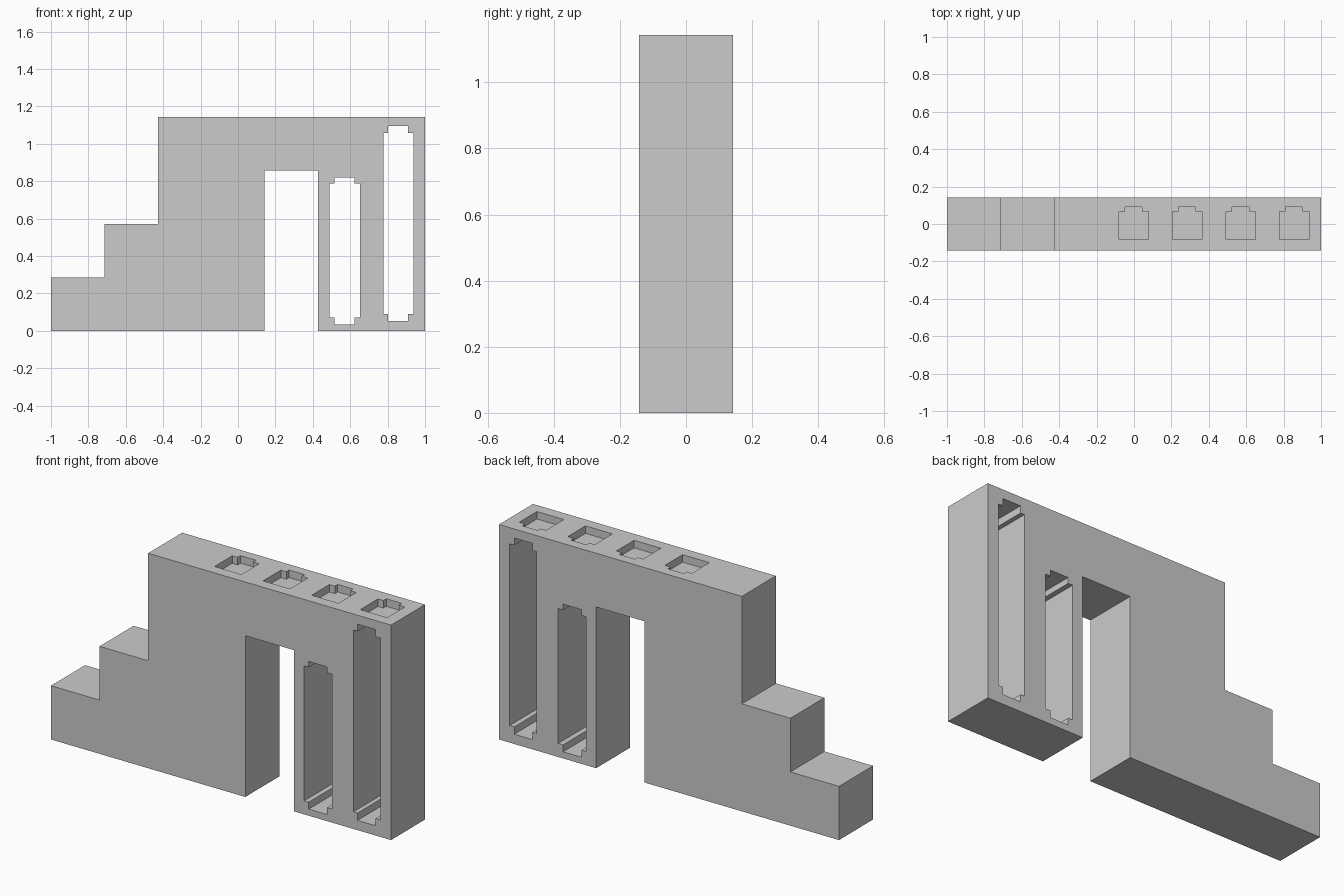
import bpy, bmesh

if "Cube" in bpy.data.objects:
    bpy.data.objects.remove(bpy.data.objects["Cube"])

U = 2 / 7          # block module
HALF = U / 2       # half of the wall thickness
TOP = 4 * U


def prism(name, points, offset):
    """Extrude a closed 3D outline along offset."""
    bm = bmesh.new()
    face = bm.faces.new([bm.verts.new(p) for p in points])
    ext = bmesh.ops.extrude_face_region(bm, geom=[face])
    moved = [v for v in ext["geom"] if isinstance(v, bmesh.types.BMVert)]
    bmesh.ops.translate(bm, verts=moved, vec=offset)
    bmesh.ops.recalc_face_normals(bm, faces=bm.faces)
    mesh = bpy.data.meshes.new(name)
    bm.to_mesh(mesh)
    bm.free()
    obj = bpy.data.objects.new(name, mesh)
    bpy.context.collection.objects.link(obj)
    return obj


def cut(target, cutter):
    cutter.hide_render = True
    cutter.hide_set(True)
    mod = target.modifiers.new(cutter.name, "BOOLEAN")
    mod.operation = "DIFFERENCE"
    mod.solver = "EXACT"
    mod.object = cutter
    bpy.context.view_layer.objects.active = target
    bpy.ops.object.modifier_apply(modifier=mod.name)
    bpy.data.objects.remove(cutter)


# Stepped wall with doorway
outline = [(-1, 0), (U / 2, 0), (U / 2, 3 * U), (1.5 * U, 3 * U), (1.5 * U, 0),
           (1, 0), (1, TOP), (-1.5 * U, TOP), (-1.5 * U, 2 * U),
           (-2.5 * U, 2 * U), (-2.5 * U, U), (-1, U)]
wall = prism("stepped_wall", [(x, -HALF, z) for x, z in outline], (0, U, 0))

# Tall through slots with notched corners
# x outer left, inner left, inner right, outer right; z the same from the bottom
slots = [((.489, .516, .623, .652), (.035, .072, .789, .82)),
         ((.779, .803, .91, .937), (.052, .091, 1.057, 1.095))]
for (a, b, c, d), (e, f, g, h) in slots:
    ring = [(b, e), (c, e), (c, f), (d, f), (d, g), (c, g),
            (c, h), (b, h), (b, g), (a, g), (a, f), (b, f)]
    cut(wall, prism("slot_cutter", [(x, -.3, z) for x, z in ring], (0, .6, 0)))

# Shallow pockets in the top
pocket = [(-.08, -.083), (.078, -.083), (.078, .066), (.043, .066),
          (.043, .09), (-.048, .09), (-.048, .066), (-.08, .066)]
for i in range(4):
    pts = [(x + i * U, y, TOP - .04) for x, y in pocket]
    cut(wall, prism("pocket_cutter", pts, (0, 0, .2)))
